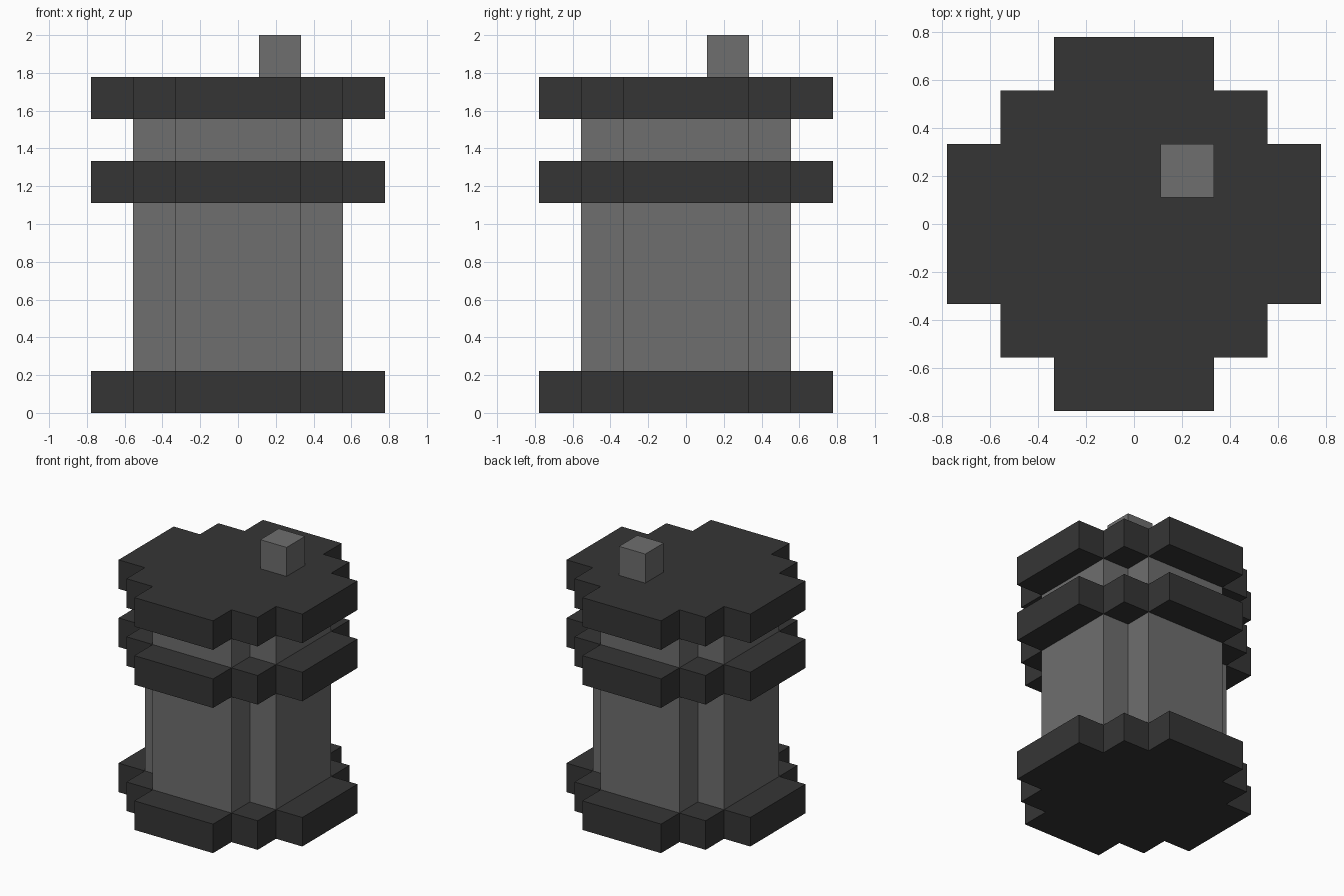
import bpy, bmesh

cube = bpy.data.objects.get("Cube")
if cube:
    bpy.data.objects.remove(cube, do_unlink=True)

U = 2 / 9  # block size


def make_material(name, value):
    mat = bpy.data.materials.new(name)
    mat.use_nodes = True
    colour = (value, value, value, 1)
    mat.diffuse_color = colour
    bsdf = mat.node_tree.nodes["Principled BSDF"]
    bsdf.inputs["Base Color"].default_value = colour
    bsdf.inputs["Roughness"].default_value = 0.9
    return mat


dark = make_material("dark grey", 0.036)
grey = make_material("mid grey", 0.156)


def prism(name, outline, z0, z1, mat, centre=(0, 0)):
    """Extrude an outline given in blocks from z0 to z1."""
    bm = bmesh.new()
    verts = [bm.verts.new(((x + centre[0]) * U, (y + centre[1]) * U, z0 * U))
             for x, y in outline]
    base = bm.faces.new(verts)
    top = bmesh.ops.extrude_face_region(bm, geom=[base])["geom"]
    bmesh.ops.translate(bm, vec=(0, 0, (z1 - z0) * U),
                        verts=[v for v in top if isinstance(v, bmesh.types.BMVert)])
    bmesh.ops.recalc_face_normals(bm, faces=bm.faces)
    mesh = bpy.data.meshes.new(name)
    bm.to_mesh(mesh)
    bm.free()
    mesh.materials.append(mat)
    obj = bpy.data.objects.new(name, mesh)
    bpy.context.collection.objects.link(obj)
    return obj


def four_fold(corner):
    """Repeat one quadrant of an outline around the centre."""
    points = []
    for _ in range(4):
        points += corner
        corner = [(-y, x) for x, y in corner]
    return points


# Stepped outlines, one quadrant each, counter-clockwise
disc = four_fold([(3.5, 1.5), (2.5, 1.5), (2.5, 2.5), (1.5, 2.5), (1.5, 3.5)])
column = four_fold([(2.5, 1.5), (1.5, 1.5), (1.5, 2.5)])
square = four_fold([(0.5, 0.5)])

# Dark plates
for name, z in (("base_plate", 0), ("middle_ring", 5), ("lid", 7)):
    prism(name, disc, z, z + 1, dark)

# Grey column sections and the off-centre knob
prism("body", column, 1, 5, grey)
prism("neck", column, 6, 7, grey)
prism("knob", square, 8, 9, grey, centre=(1, 1))
